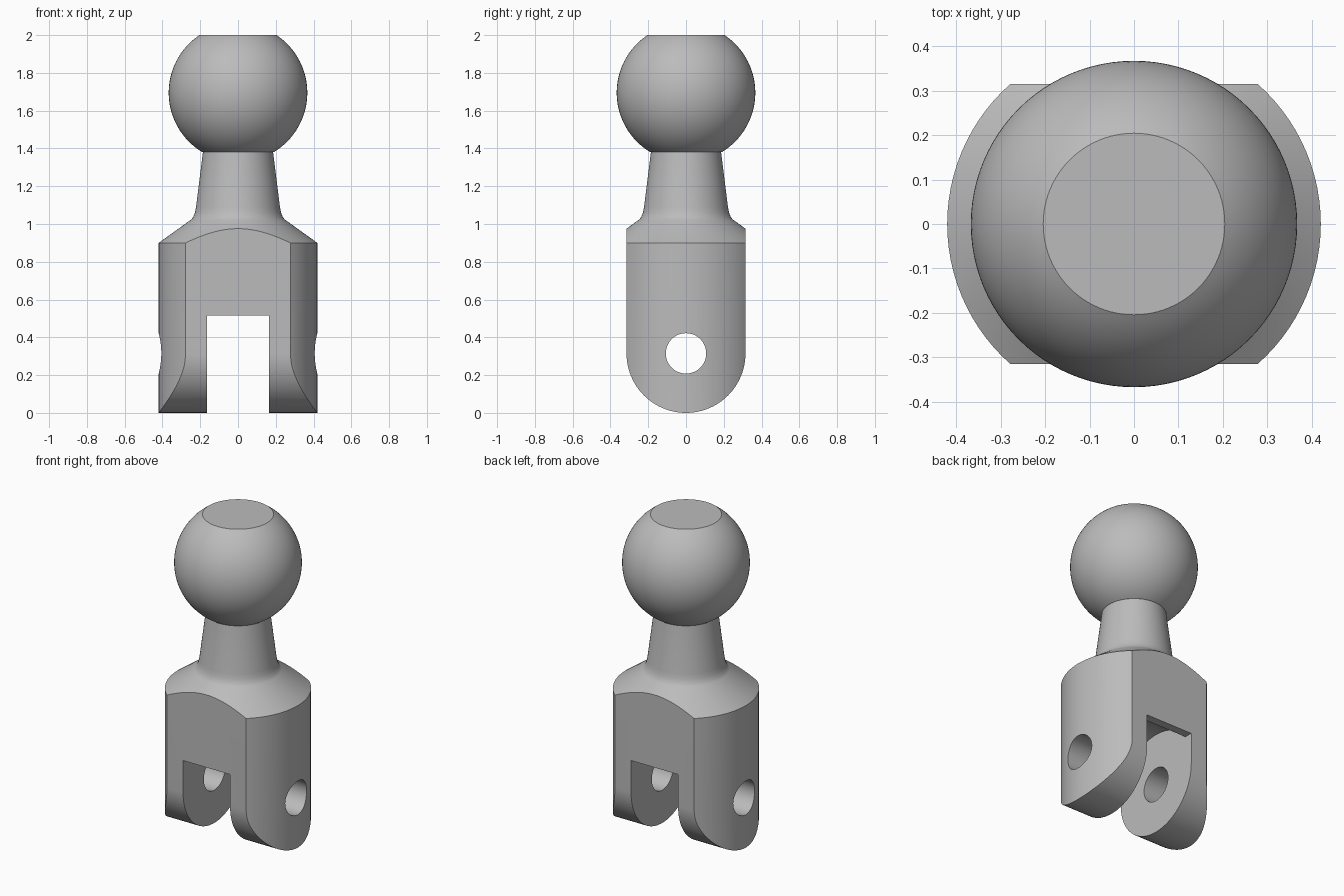
import bpy, math

cube = bpy.data.objects.get("Cube")
if cube:
    bpy.data.objects.remove(cube, do_unlink=True)

GREY = (0.5, 0.5, 0.5, 1)
metal = bpy.data.materials.new("plain_grey")
metal.use_nodes = True
metal.diffuse_color = GREY
metal.node_tree.nodes["Principled BSDF"].inputs["Base Color"].default_value = GREY


def add_mesh(name, verts, faces):
    mesh = bpy.data.meshes.new(name)
    mesh.from_pydata(verts, [], faces)
    mesh.materials.append(metal)
    obj = bpy.data.objects.new(name, mesh)
    bpy.context.collection.objects.link(obj)
    return obj


def lathe(name, profile, n=96):
    """Closed solid turned about z from (radius, z) points listed upward."""
    verts = [(r * math.cos(math.tau * i / n), r * math.sin(math.tau * i / n), z)
             for r, z in profile for i in range(n)]
    faces = [(k * n + i, k * n + (i + 1) % n, (k + 1) * n + (i + 1) % n, (k + 1) * n + i)
             for k in range(len(profile) - 1) for i in range(n)]
    top = (len(profile) - 1) * n
    faces += [tuple(reversed(range(n))), tuple(range(top, top + n))]
    return add_mesh(name, verts, faces)


def prism(name, outline, half):
    """Solid made by extruding a counter-clockwise (y, z) outline along x."""
    n = len(outline)
    verts = [(x, y, z) for x in (-half, half) for y, z in outline]
    faces = [(i, (i + 1) % n, n + (i + 1) % n, n + i) for i in range(n)]
    faces += [tuple(reversed(range(n))), tuple(range(n, 2 * n))]
    return add_mesh(name, verts, faces)


def arc(radius, start, end, n, z):
    angles = [math.radians(start + (end - start) * i / n) for i in range(n + 1)]
    return [(radius * math.cos(a), z + radius * math.sin(a)) for a in angles]


def cut(target, tool, operation):
    mod = target.modifiers.new("cut", 'BOOLEAN')
    mod.operation, mod.object, mod.solver = operation, tool, 'EXACT'
    bpy.context.view_layer.objects.active = target
    bpy.ops.object.modifier_apply(modifier=mod.name)
    bpy.data.objects.remove(tool, do_unlink=True)


def smooth(obj):
    bpy.ops.object.select_all(action='DESELECT')
    obj.select_set(True)
    bpy.context.view_layer.objects.active = obj
    bpy.ops.object.shade_smooth_by_angle(angle=math.radians(25))


PIN_Z = 0.315   # height of the pin hole axis
HALF_Y = 0.315  # half thickness of the fork

# Ball, cut flat above and where it meets the neck
BALL_R, BALL_Z = 0.367, 1.695
low = math.degrees(math.asin((1.38 - BALL_Z) / BALL_R))
high = math.degrees(math.asin((2.0 - BALL_Z) / BALL_R))
ball = lathe("ball", arc(BALL_R, low, high, 40, BALL_Z))

# Fork body: round base, sloping shoulder, small fillet and tapered neck
body = lathe("fork_and_neck", [(0.42, -0.05), (0.42, 0.9), (0.25, 1.022), (0.238, 1.035),
                               (0.228, 1.06), (0.222, 1.09), (0.185, 1.385)])

# Flat front and back, rounded lug ends
outline = arc(HALF_Y, 180, 360, 48, PIN_Z) + [(HALF_Y, 1.5), (-HALF_Y, 1.5)]
cut(body, prism("flats_tool", outline, 0.6), 'INTERSECT')

# Slot between the lugs, with an arched relief in its ceiling
SLOT = 0.165
cut(body, prism("slot_tool", [(-0.5, -0.2), (0.5, -0.2), (0.5, 0.515), (-0.5, 0.515)], SLOT),
    'DIFFERENCE')
cut(body, prism("relief_tool", arc(0.33, 0, 360, 96, PIN_Z)[:-1], SLOT), 'DIFFERENCE')

# Pin hole through both lugs
cut(body, prism("pin_tool", arc(0.107, 0, 360, 48, PIN_Z)[:-1], 0.6), 'DIFFERENCE')

for part in (ball, body):
    smooth(part)
